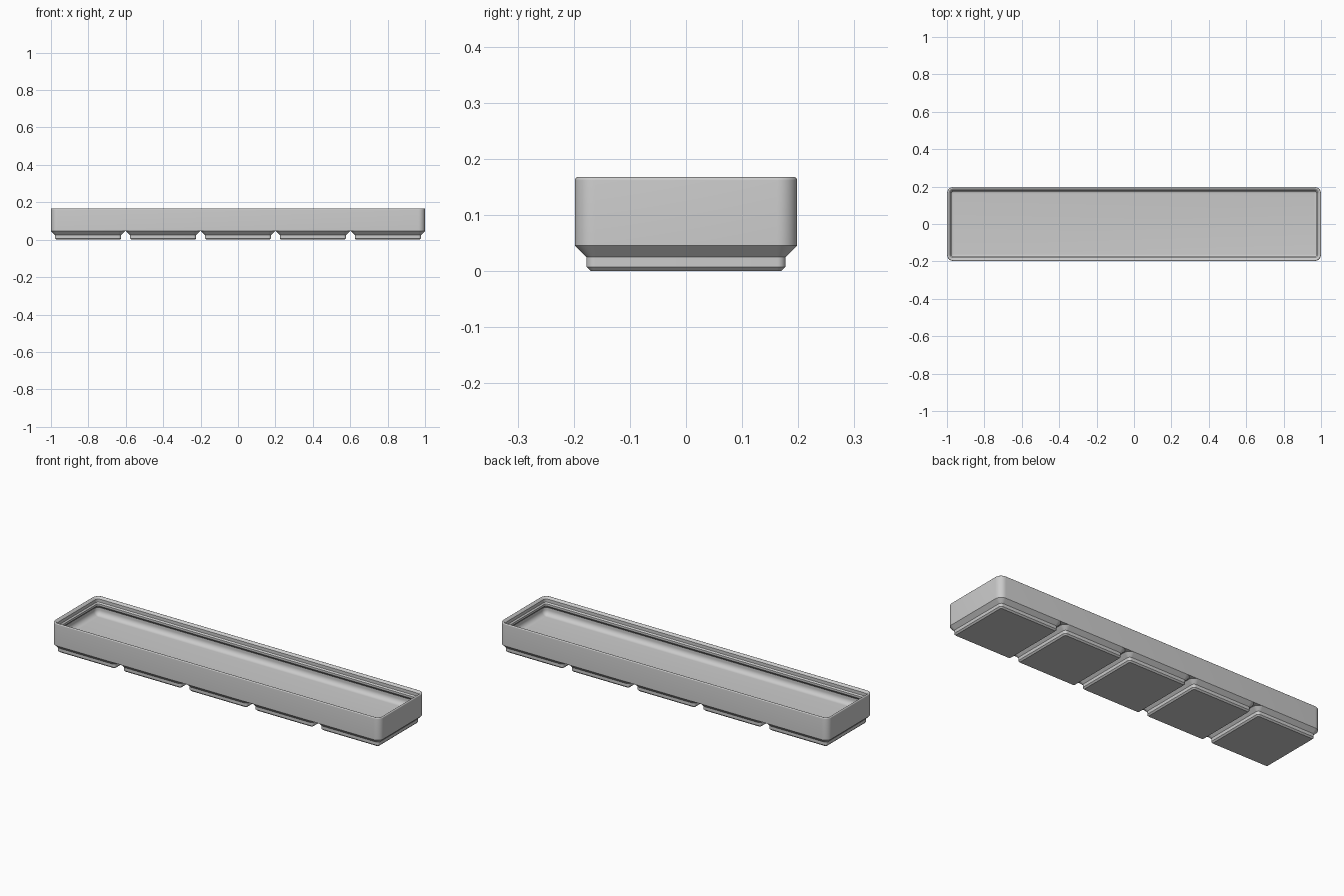
import bpy
import bmesh
from math import cos, sin, pi, radians

MM = 2 / 209.5          # dimensions below are millimetres
CELL, GAP, CELLS = 42.0, 0.5, 5
WIDTH = CELL - GAP
LENGTH = CELL * CELLS - GAP
CORNER = 3.75
STEPS = 8               # segments per rounded corner

cube = bpy.data.objects.get("Cube")
if cube:
    bpy.data.objects.remove(cube, do_unlink=True)

grey = bpy.data.materials.new("light grey plastic")
grey.use_nodes = True
colour = (0.6, 0.6, 0.6, 1)
grey.diffuse_color = colour
grey.node_tree.nodes["Principled BSDF"].inputs["Base Color"].default_value = colour


def arc(cx, cz, r, start, end, n=8):
    """Points of a profile arc, angles in degrees."""
    angles = [radians(start + (end - start) * i / n) for i in range(n + 1)]
    return [(cx + r * cos(a), cz + r * sin(a)) for a in angles]


def ring(bm, length, inset, z, x0):
    """Rounded rectangle of vertices, offset inward by inset."""
    r = max(CORNER - inset, 0.02)
    hx, hy = length / 2 - inset - r, WIDTH / 2 - inset - r
    verts = []
    for q, (sx, sy) in enumerate(((1, 1), (-1, 1), (-1, -1), (1, -1))):
        for i in range(STEPS + 1):
            a = (q + i / STEPS) * pi / 2
            p = (x0 + sx * hx + r * cos(a), sy * hy + r * sin(a), z)
            verts.append(bm.verts.new([c * MM for c in p]))
    return verts


def sweep(name, length, profile, x0=0):
    """Loft a closed solid through (inset, z) rings, capped at both ends."""
    bm = bmesh.new()
    rings = [ring(bm, length, inset, z, x0) for inset, z in profile]
    for low, high in zip(rings, rings[1:]):
        for i in range(len(low)):
            j = (i + 1) % len(low)
            bm.faces.new((low[i], low[j], high[j], high[i]))
    bm.faces.new(rings[0][::-1])
    bm.faces.new(rings[-1])
    bmesh.ops.recalc_face_normals(bm, faces=bm.faces)
    mesh = bpy.data.meshes.new(name)
    bm.to_mesh(mesh)
    bm.free()
    mesh.materials.append(grey)
    obj = bpy.data.objects.new(name, mesh)
    bpy.context.collection.objects.link(obj)
    bpy.ops.object.select_all(action="DESELECT")
    obj.select_set(True)
    bpy.context.view_layer.objects.active = obj
    bpy.ops.object.shade_smooth_by_angle(angle=radians(30))
    return obj


# Tray: outer wall, rounded rim, stepped stacking lip, filleted floor
wall, fillet, floor = 0.95, 2.8, 7.0
tray = [(0, 4.75)]
tray += arc(0.6, 16.95, 0.6, 180, 45)
tray += [(1.9, 16.5), (1.9, 14.7), (2.6, 14), (2.6, 12.8), (wall, 11.15)]
tray += arc(wall + fillet, floor + fillet, fillet, 180, 270)
sweep("tray", LENGTH, tray)

# Stepped feet, one under each cell
foot = [(2.95, 0), (2.15, 0.8), (2.15, 2.6), (0, 4.75)]
for n in range(CELLS):
    sweep(f"foot_{n + 1}", WIDTH, foot, (n - (CELLS - 1) / 2) * CELL)
